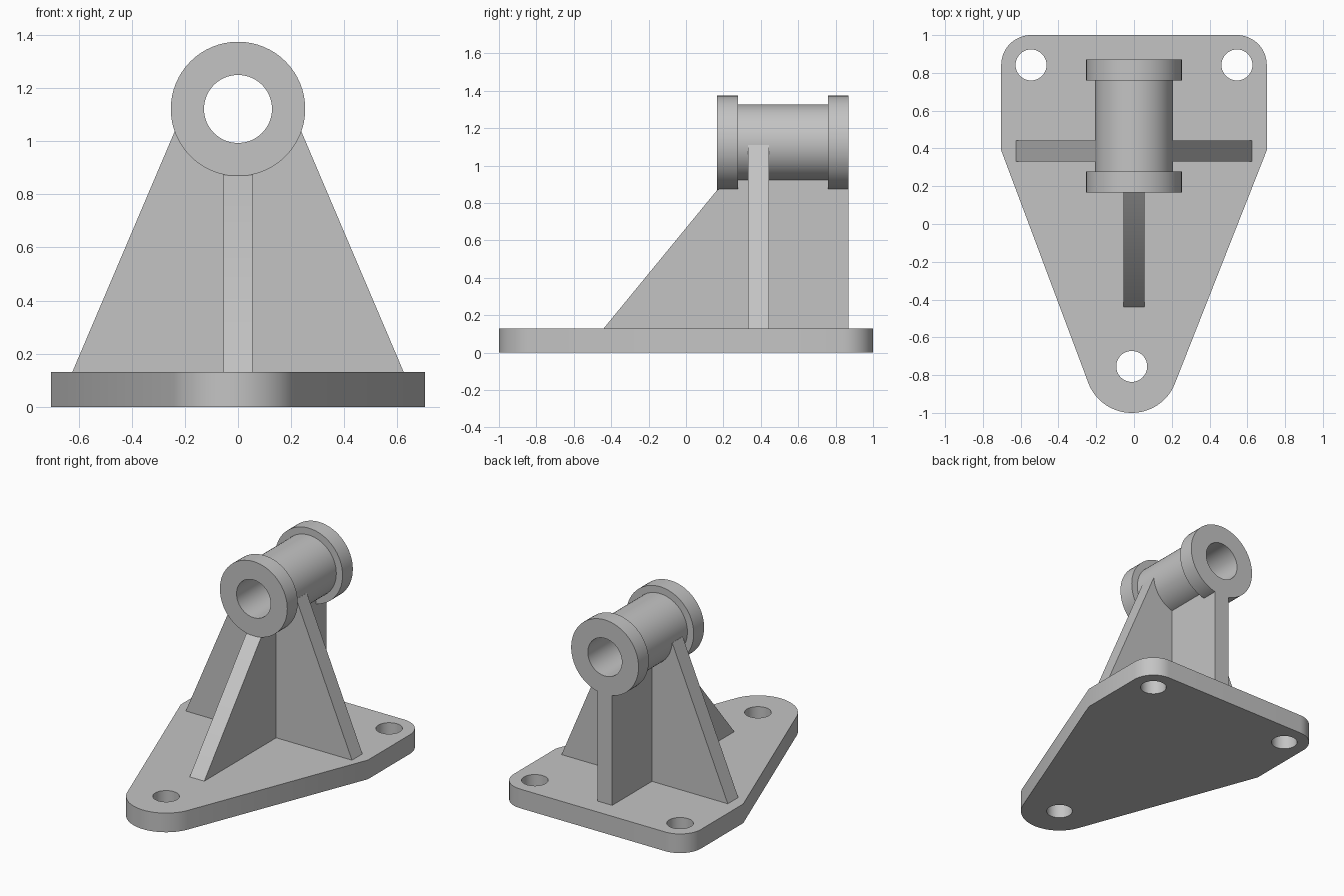
import bpy, bmesh
from math import sin, cos, pi, atan2, radians
from mathutils import Matrix, Vector

if "Cube" in bpy.data.objects:
    bpy.data.objects.remove(bpy.data.objects["Cube"])

GREY = (0.55, 0.55, 0.55, 1)
metal = bpy.data.materials.new("plain grey metal")
metal.use_nodes = True
metal.diffuse_color = GREY
metal.node_tree.nodes["Principled BSDF"].inputs["Base Color"].default_value = GREY


def finish(name, bm):
    bmesh.ops.recalc_face_normals(bm, faces=bm.faces)
    mesh = bpy.data.meshes.new(name)
    bm.to_mesh(mesh)
    bm.free()
    mesh.materials.append(metal)
    obj = bpy.data.objects.new(name, mesh)
    bpy.context.collection.objects.link(obj)
    bpy.ops.object.select_all(action='DESELECT')
    obj.select_set(True)
    bpy.context.view_layer.objects.active = obj
    bpy.ops.object.shade_smooth_by_angle(angle=radians(30))
    return obj


def arc(cx, cy, r, start, end, n):
    return [(cx + r * cos(start + (end - start) * i / n),
             cy + r * sin(start + (end - start) * i / n)) for i in range(n + 1)]


def prism(name, loops, depth, matrix=Matrix()):
    """Fill flat outlines (inner ones become holes) and extrude along local z."""
    bm = bmesh.new()
    for loop in loops:
        vs = [bm.verts.new((x, y, 0)) for x, y in loop]
        for a, b in zip(vs, vs[1:] + vs[:1]):
            bm.edges.new((a, b))
    bmesh.ops.triangle_fill(bm, use_beauty=True, edges=bm.edges[:], normal=(0, 0, 1))
    out = bmesh.ops.extrude_face_region(bm, geom=bm.faces[:])
    moved = [v for v in out["geom"] if isinstance(v, bmesh.types.BMVert)]
    bmesh.ops.translate(bm, verts=moved, vec=(0, 0, depth))
    bm.transform(matrix)
    return finish(name, bm)


# Base plate: rounded back corners, tapering to a rounded nose, three bolt holes
BASE_H, W = 0.13, 0.703
nose = Vector((-0.012, -0.754))
corner = Vector((0.545, 0.842))
R_NOSE, R_CORNER, R_BOLT = 0.246, 0.158, 0.082
shoulder_y = 0.39


def tangent_angle(side):
    d = nose - Vector((side * W, shoulder_y))
    return atan2(side * d.x, -side * d.y * side)


right_a = -abs(pi / 2 - atan2(shoulder_y - nose.y, W - nose.x - 0.23))
left_a = -pi + abs(pi / 2 - atan2(shoulder_y - nose.y, W + nose.x - 0.23))
outline = ([(W, shoulder_y)]
           + arc(corner.x, corner.y, R_CORNER, 0, pi / 2, 16)
           + arc(-corner.x, corner.y, R_CORNER, pi / 2, pi, 16)
           + [(-W, shoulder_y)]
           + arc(nose.x, nose.y, R_NOSE, left_a, right_a, 32))
holes = [arc(x, y, R_BOLT, 0, 2 * pi, 40)[:-1]
         for x, y in (nose, corner, (-corner.x, corner.y))]
prism("base_plate", [outline] + holes, BASE_H)

# Bearing tube with a flange at each end, turned around the y axis
AXIS_Z, BORE, TUBE, FLANGE = 1.121, 0.128, 0.206, 0.253
Y0, Y1, Y2, Y3 = 0.167, 0.279, 0.76, 0.87
profile = [(BORE, Y0), (FLANGE, Y0), (FLANGE, Y1), (TUBE, Y1),
           (TUBE, Y2), (FLANGE, Y2), (FLANGE, Y3), (BORE, Y3)]
bm = bmesh.new()
SEG = 64
rings = [[bm.verts.new((r * cos(2 * pi * i / SEG), y, AXIS_Z + r * sin(2 * pi * i / SEG)))
          for i in range(SEG)] for r, y in profile]
for a, b in zip(rings, rings[1:] + rings[:1]):
    for i in range(SEG):
        j = (i + 1) % SEG
        bm.faces.new((a[i], a[j], b[j], b[i]))
finish("bearing_tube", bm)

# Cross rib: tapers upward, its top cradles the tube inside the tube wall
cradle = arc(0, AXIS_Z, 0.17, -0.1, -pi + 0.1, 24)
cross = [(-0.624, BASE_H), (0.624, BASE_H), (0.207, 1.11)] + cradle + [(-0.207, 1.11)]
prism("cross_rib", [cross], 0.112,
      Matrix.Translation((0, 0.443, 0)) @ Matrix.Rotation(pi / 2, 4, 'X'))

# Long web: sloped at the front, upright at the back, tucked into the tube wall
web = [(-0.44, BASE_H), (Y3, BASE_H), (Y3, 0.874), (Y3 - 0.01, 0.874),
       (Y3 - 0.01, 0.95), (Y0 + 0.01, 0.95), (Y0 + 0.01, 0.874), (Y0, 0.87)]
to_side = Matrix(((0, 0, 1, -0.055), (1, 0, 0, 0), (0, 1, 0, 0), (0, 0, 0, 1)))
prism("long_web", [web], 0.11, to_side)
